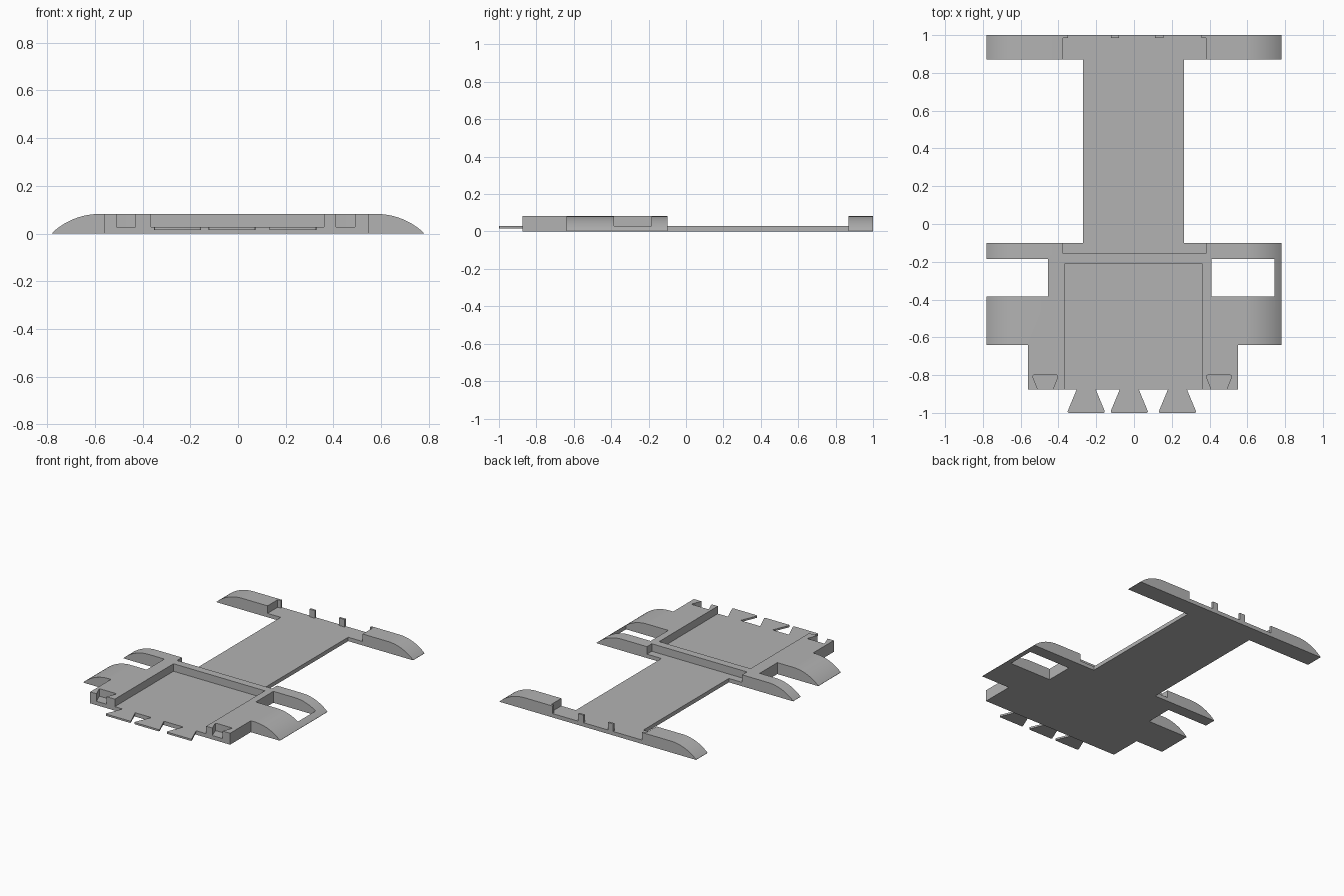
import bpy, bmesh, math
from mathutils import Vector

if "Cube" in bpy.data.objects:
    bpy.data.objects.remove(bpy.data.objects["Cube"], do_unlink=True)

TOP, FLOOR = 0.082, 0.028

grey = bpy.data.materials.new("plain_grey")
grey.use_nodes = True
grey.diffuse_color = (0.45, 0.45, 0.45, 1)
grey.node_tree.nodes["Principled BSDF"].inputs["Base Color"].default_value = (0.45, 0.45, 0.45, 1)


def prism(name, points, direction, round_edges=None):
    """Extrude a closed 3D outline along a direction, optionally rounding some edges."""
    bm = bmesh.new()
    face = bm.faces.new([bm.verts.new(p) for p in points])
    grown = bmesh.ops.extrude_face_region(bm, geom=[face])["geom"]
    bmesh.ops.translate(bm, vec=direction,
                        verts=[v for v in grown if isinstance(v, bmesh.types.BMVert)])
    if round_edges:
        edges = [e for e in bm.edges if abs(e.verts[0].co.z - e.verts[1].co.z) > 0.001
                 and round_edges(e.verts[0].co)]
        bmesh.ops.bevel(bm, geom=edges, offset=0.012, segments=4, profile=0.5, affect='EDGES')
    bmesh.ops.recalc_face_normals(bm, faces=bm.faces)
    mesh = bpy.data.meshes.new(name)
    bm.to_mesh(mesh)
    bm.free()
    mesh.materials.append(grey)
    obj = bpy.data.objects.new(name, mesh)
    bpy.context.collection.objects.link(obj)
    return obj


def plan(name, outline, z0, z1, round_edges=None):
    return prism(name, [(x, y, z0) for x, y in outline], Vector((0, 0, z1 - z0)), round_edges)


def box(name, x0, x1, y0, y1, z0, z1):
    return plan(name, [(x0, y0), (x1, y0), (x1, y1), (x0, y1)], z0, z1)


def combine(target, tool, operation):
    """Apply a boolean and remove the helper."""
    mod = target.modifiers.new(operation.lower(), 'BOOLEAN')
    mod.operation, mod.object, mod.solver = operation, tool, 'EXACT'
    bpy.context.view_layer.objects.active = target
    bpy.ops.object.modifier_apply(modifier=mod.name)
    bpy.data.objects.remove(tool, do_unlink=True)


# Plan outline of the whole plate: front block, side wings, spine, rear bar
body = plan("base_plate", [
    (-.56, -.875), (.55, -.875), (.55, -.64), (.9, -.64), (.9, -.1), (.265, -.1),
    (.265, .87), (.9, .87), (.9, 1), (-.9, 1), (-.9, .87), (-.27, .87), (-.27, -.1),
    (-.9, -.1), (-.9, -.185), (-.455, -.185), (-.455, -.385), (-.9, -.385),
    (-.9, -.64), (-.56, -.64)], 0, 0.2)

# Domed cross-section that rounds the wing tips down to the ground
R, start, tip, steps = 0.29, 0.58, 0.78, 16
sweep = math.asin((tip - start) / R)
arc = [(start + R * math.sin(sweep * i / steps),
        TOP - R * (1 - math.cos(sweep * i / steps))) for i in range(steps + 1)]
arc.append((tip, -0.1))
section = arc[::-1] + [(-x, z) for x, z in arc]
dome = prism("dome_helper", [(x, -1.2, z) for x, z in section], Vector((0, 2.4, 0)))
combine(body, dome, 'INTERSECT')

# Recesses above the floor, and the opening in the left wing
for cut in (
    (-.375, .38, -.155, 1.1, FLOOR, .3),
    (-.365, .36, -1, -.21, FLOOR, .3),
    (.41, .745, -.385, -.185, -.1, .3),
):
    combine(body, box("recess_helper", *cut), 'DIFFERENCE')

# Dovetail pockets in the front block
for cx in (-.47, .45):
    pocket = plan("pocket_helper", [(cx - .03, -.9), (cx + .03, -.9),
                                    (cx + .07, -.8), (cx - .07, -.8)],
                  FLOOR, 0.3, lambda co: co.y > -.85)
    combine(body, pocket, 'DIFFERENCE')

# Dovetail tabs along the front edge
parts = [body]
for side, cx in (("right", -.253), ("middle", -.025), ("left", .23)):
    parts.append(plan("dovetail_tab_" + side, [
        (cx - .102, -1), (cx + .102, -1), (cx + .05, -.875), (cx - .05, -.875)],
        0.015, FLOOR, lambda co: co.y < -.9))

# Small posts on the rear edge
for i, (x0, x1) in enumerate(((-.375, -.35), (-.122, -.08), (.112, .155), (.358, .38))):
    parts.append(box(f"rear_post_{i + 1}", x0, x1, .985, 1, FLOOR, TOP))

# Smooth the domes while keeping edges crisp
bpy.ops.object.select_all(action='DESELECT')
for part in parts:
    part.select_set(True)
bpy.context.view_layer.objects.active = body
bpy.ops.object.shade_smooth_by_angle(angle=math.radians(30))
